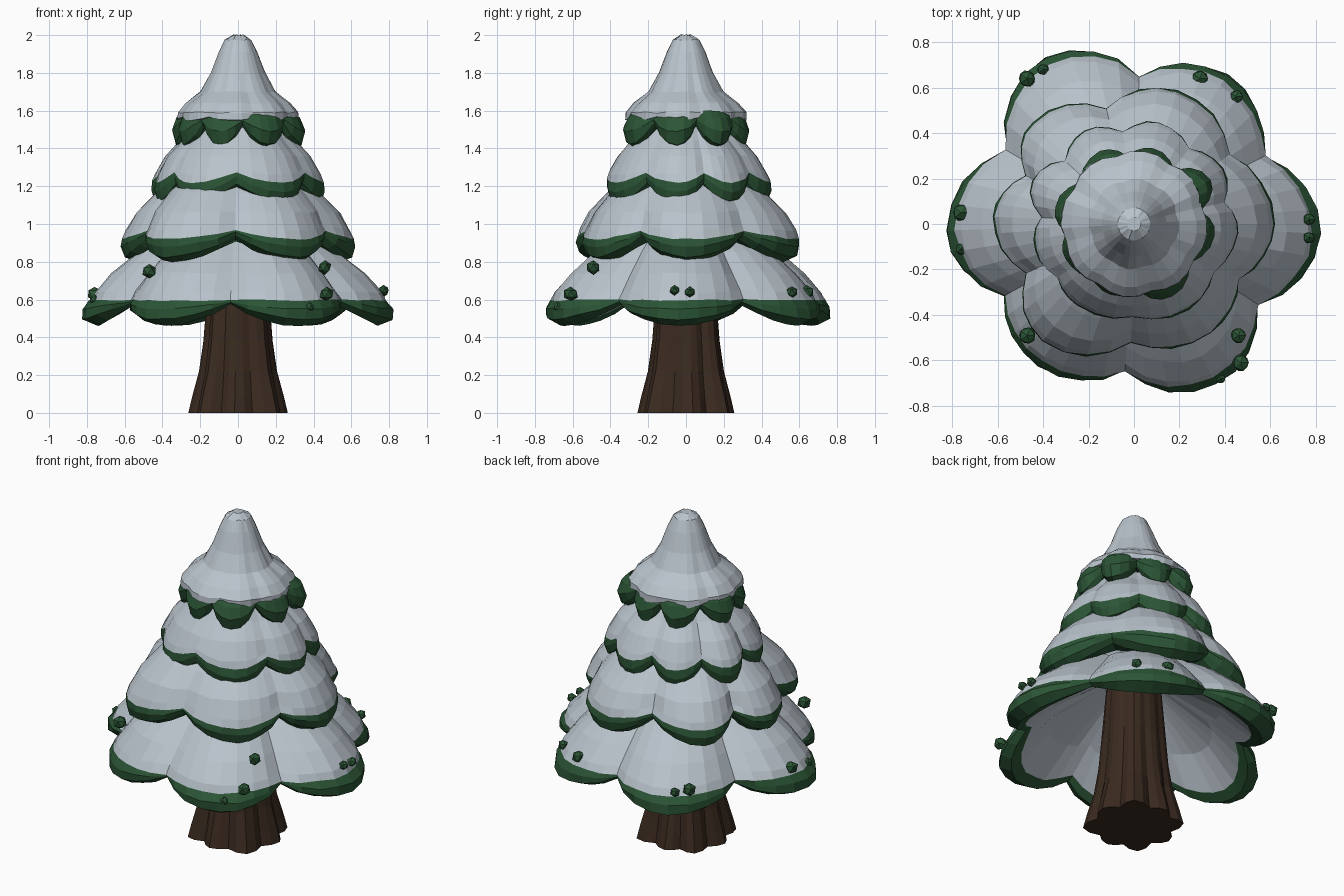
import bpy, bmesh, math, random
from mathutils import Vector

random.seed(4)


def material(name, rgb):
    m = bpy.data.materials.new(name)
    m.diffuse_color = (*rgb, 1)
    return m


SNOW = material("snow", (0.485, 0.545, 0.60))
GREEN = material("needle green", (0.024, 0.09, 0.036))
BROWN = material("bark brown", (0.042, 0.023, 0.014))


def finish(bm, name, mats):
    bmesh.ops.recalc_face_normals(bm, faces=bm.faces)
    me = bpy.data.meshes.new(name)
    bm.to_mesh(me)
    bm.free()
    for m in mats:
        me.materials.append(m)
    ob = bpy.data.objects.new(name, me)
    bpy.context.collection.objects.link(ob)
    return ob


def loft(name, rows, lobes, per_lobe, mats, green_bands=(), power=0.9, jitter=0.0, caps=(0, 0)):
    """Rows are (notch radius, notch z, lobe radius, lobe z), from top to underside.
    Lobes are (angle in degrees, radius scale), counter-clockwise."""
    bm = bmesh.new()
    spots = []                                   # angle, lobe strength, lobe scale
    for i, (a, s) in enumerate(lobes):
        b, s2 = lobes[(i + 1) % len(lobes)]
        for j in range(per_lobe):
            t = j / per_lobe
            spots.append((math.radians(a + ((b - a) % 360) * t),
                          abs(math.cos(math.pi * t)) ** power, s if t < 0.5 else s2))
    n = len(spots)
    rings = []
    for r0, z0, r1, z1 in rows:
        ring = []
        for a, k, s in spots:
            r = (r0 + (r1 * s - r0) * k) * (1 + random.uniform(-jitter, jitter))
            z = z0 + (z1 - z0) * k + random.uniform(-jitter, jitter) * 0.5
            ring.append(bm.verts.new((r * math.cos(a), r * math.sin(a), z)))
        rings.append(ring)
    for b, (p, q) in enumerate(zip(rings, rings[1:])):
        for i in range(n):
            j = (i + 1) % n
            f = bm.faces.new((p[i], p[j], q[j], q[i]))
            f.material_index = 1 if b in green_bands else 0
    if caps[0]:
        bm.faces.new(rings[0])
    if caps[1]:
        bm.faces.new(rings[-1])
    return finish(bm, name, mats)


LEAFY = [SNOW, GREEN]

# Widest branch tier, with a hollow snowy underside
loft("lowest_tier", [
    (0.36, 0.92, 0.40, 0.93), (0.43, 0.85, 0.50, 0.87), (0.54, 0.735, 0.66, 0.74),
    (0.62, 0.645, 0.75, 0.635), (0.65, 0.60, 0.77, 0.595), (0.65, 0.59, 0.805, 0.55),
    (0.645, 0.585, 0.805, 0.495), (0.62, 0.575, 0.73, 0.46), (0.58, 0.60, 0.67, 0.50),
    (0.42, 0.72, 0.50, 0.68), (0.16, 0.90, 0.16, 0.90)],
    [(-3, 1.02), (58, 0.96), (118, 1.03), (182, 1.02), (236, 0.94), (297, 0.985)],
    8, LEAFY, (4, 5, 6, 7), jitter=0.008)

# Second tier
loft("second_tier", [
    (0.32, 1.24, 0.34, 1.25), (0.40, 1.16, 0.43, 1.17), (0.47, 1.07, 0.54, 1.06),
    (0.50, 1.00, 0.595, 0.965), (0.52, 0.965, 0.61, 0.92), (0.52, 0.955, 0.62, 0.88),
    (0.51, 0.94, 0.60, 0.825), (0.48, 0.92, 0.54, 0.80), (0.41, 0.91, 0.44, 0.87)],
    [(0, 1.0), (72, 1.0), (135, 1.02), (177, 1.0), (232, 1.06), (305, 0.95)],
    8, LEAFY, (4, 5, 6, 7), jitter=0.008)

# Third tier
loft("third_tier", [
    (0.24, 1.51, 0.25, 1.52), (0.29, 1.44, 0.30, 1.45), (0.36, 1.36, 0.385, 1.36),
    (0.40, 1.29, 0.44, 1.26), (0.41, 1.27, 0.455, 1.22), (0.41, 1.25, 0.46, 1.17),
    (0.40, 1.215, 0.445, 1.12), (0.37, 1.20, 0.39, 1.105), (0.32, 1.22, 0.33, 1.18)],
    [(-5, 1.0), (32, 1.0), (76, 1.0), (118, 1.01), (157, 1.06), (195, 0.98),
     (235, 0.95), (303, 0.97)],
    6, LEAFY, (4, 5, 6, 7), jitter=0.008)

# Top tier needles hanging below the cap
loft("top_needles", [
    (0.27, 1.60, 0.29, 1.60), (0.29, 1.57, 0.33, 1.56), (0.30, 1.55, 0.355, 1.49),
    (0.29, 1.53, 0.335, 1.42), (0.27, 1.52, 0.29, 1.405), (0.22, 1.53, 0.22, 1.50)],
    [(-8, 1.01), (30, 1.1), (76, 0.97), (115, 1.0), (168, 1.0), (207, 0.96),
     (252, 0.92), (298, 1.02)],
    6, [GREEN], jitter=0.008)

# Snow cap with a rounded tip
loft("snow_cap", [
    (0.03, 2.0, 0.03, 2.0), (0.07, 1.975, 0.072, 1.975), (0.10, 1.91, 0.103, 1.91),
    (0.14, 1.80, 0.145, 1.80), (0.19, 1.70, 0.20, 1.70), (0.265, 1.64, 0.28, 1.64),
    (0.305, 1.59, 0.322, 1.59), (0.305, 1.565, 0.325, 1.55), (0.27, 1.56, 0.29, 1.545)],
    [(a, 1.0) for a in range(-8, 350, 45)], 4, [SNOW], jitter=0.008, caps=(1, 0))

# Fluted trunk that flares into roots
loft("trunk", [
    (0.14, 0.92, 0.15, 0.92), (0.155, 0.56, 0.18, 0.56), (0.17, 0.38, 0.195, 0.38),
    (0.185, 0.22, 0.22, 0.22), (0.205, 0.08, 0.26, 0.08), (0.22, 0.0, 0.28, 0.0)],
    [(-45, 1.03), (8, 0.95), (50, 1.03), (97, 0.92), (135, 1.0), (182, 0.94),
     (226, 1.03), (266, 0.92)],
    4, [BROWN], power=1.3, caps=(1, 1))

# Small needle clumps resting on the lowest tier
bm = bmesh.new()
for x, y, z, r in [
        (-0.47, -0.49, 0.75, 0.042), (0.46, -0.49, 0.77, 0.038), (0.47, -0.61, 0.63, 0.04),
        (0.38, -0.68, 0.56, 0.025), (-0.76, 0.05, 0.63, 0.04), (-0.76, -0.11, 0.60, 0.028),
        (0.77, 0.02, 0.64, 0.03), (0.77, -0.06, 0.65, 0.028), (-0.47, 0.64, 0.64, 0.04),
        (-0.40, 0.68, 0.62, 0.028), (0.29, 0.64, 0.64, 0.04), (0.45, 0.56, 0.64, 0.032)]:
    made = bmesh.ops.create_icosphere(bm, subdivisions=1, radius=r)
    for v in made["verts"]:
        v.co = v.co * random.uniform(0.9, 1.08) + Vector((x, y, z))
finish(bm, "needle_clumps", [GREEN])
